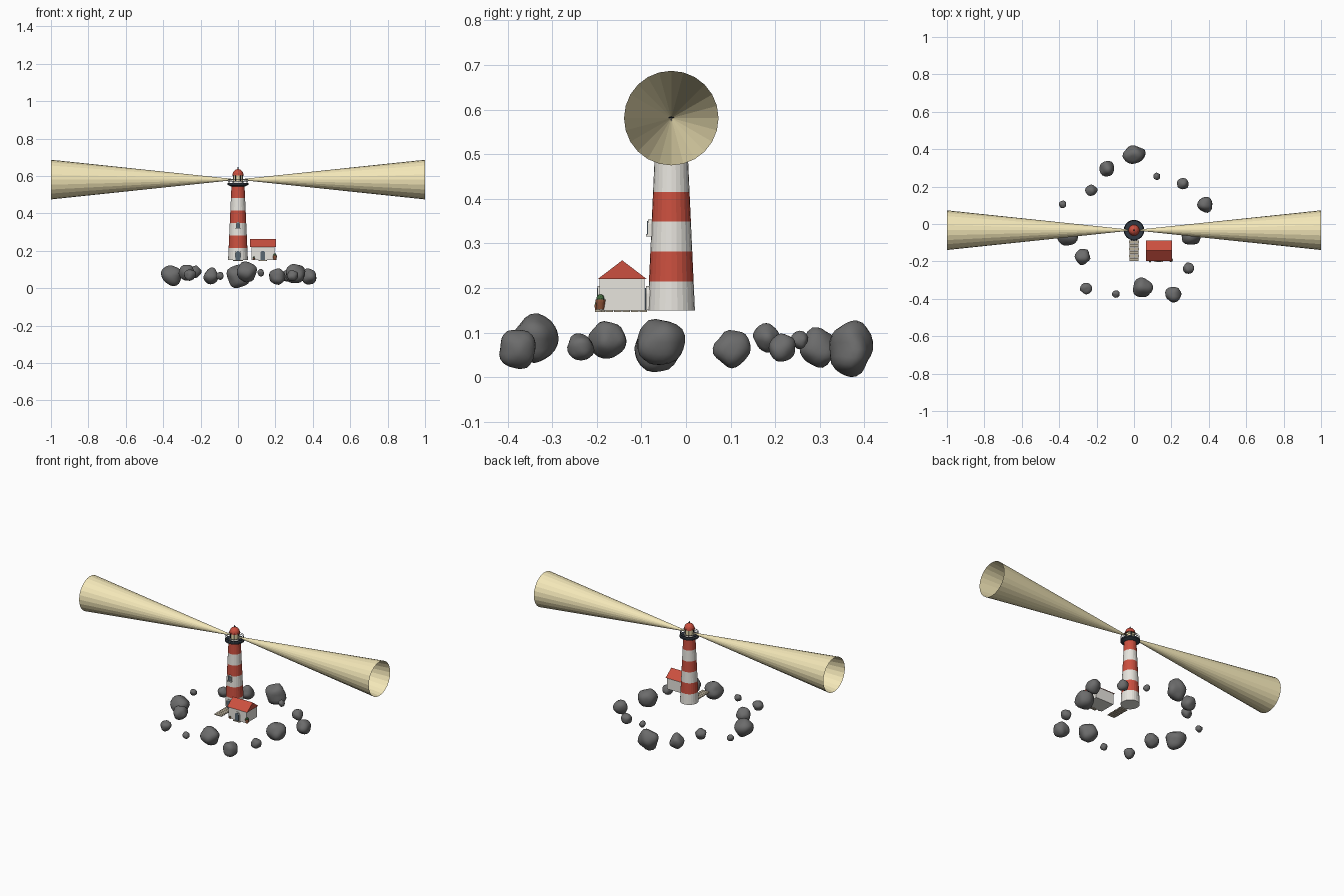
import bpy, bmesh, math
from mathutils import Vector, Matrix, noise

if "Cube" in bpy.data.objects:
    bpy.data.objects.remove(bpy.data.objects["Cube"])

CY = -0.033   # tower axis
FLOOR = 0.15  # ground level of the buildings


def mat(name, r, g, b):
    m = bpy.data.materials.new(name)
    m.diffuse_color = (r, g, b, 1)
    m.use_nodes = True
    m.node_tree.nodes["Principled BSDF"].inputs["Base Color"].default_value = m.diffuse_color
    return m


RED = mat("red", 0.6, 0.08, 0.05)
WHITE = mat("white", 0.8, 0.78, 0.73)
DARK = mat("dark", 0.03, 0.04, 0.055)
BEAM = mat("beam", 0.9, 0.8, 0.48)
STONE = mat("stone", 0.5, 0.44, 0.33)
ROCK = mat("rock", 0.15, 0.15, 0.15)
CLAY = mat("clay", 0.28, 0.09, 0.04)
GREEN = mat("green", 0.06, 0.15, 0.05)
GLASS = mat("glass", 0.8, 0.7, 0.42)
SLATE = mat("slate", 0.1, 0.14, 0.17)


def finish(name, bm, m, smooth=False):
    bmesh.ops.recalc_face_normals(bm, faces=bm.faces)
    me = bpy.data.meshes.new(name)
    bm.to_mesh(me)
    bm.free()
    if m:
        me.materials.append(m)
    for p in me.polygons:
        p.use_smooth = smooth
    ob = bpy.data.objects.new(name, me)
    bpy.context.collection.objects.link(ob)
    return ob


def lathe(name, profile, m, x=0, y=CY, sides=24):
    """Turn (radius, z) points around a vertical axis."""
    bm = bmesh.new()
    rings = [[bm.verts.new((x + r * math.cos(a), y + r * math.sin(a), z))
              for a in (math.tau * i / sides for i in range(sides))] for r, z in profile]
    for a, b in zip(rings, rings[1:]):
        for i in range(sides):
            j = (i + 1) % sides
            bm.faces.new((a[i], a[j], b[j], b[i]))
    bm.faces.new(rings[0])
    bm.faces.new(rings[-1])
    return finish(name, bm, m)


def box(name, x, y, z, m):
    bm = bmesh.new()
    bmesh.ops.create_cube(bm, size=1)
    for v in bm.verts:
        v.co = Vector([(r[0] + r[1]) / 2 + c * (r[1] - r[0]) for c, r in zip(v.co, (x, y, z))])
    return finish(name, bm, m)


def prism(name, pts, axis, a, b, m):
    """Extrude a 2D outline (h, z) along x or y from a to b."""
    bm = bmesh.new()
    vs = [bm.verts.new((a, h, z) if axis == "x" else (h, a, z)) for h, z in pts]
    f = bm.faces.new(vs)
    ext = bmesh.ops.extrude_face_region(bm, geom=[f])["geom"]
    d = Vector((b - a, 0, 0) if axis == "x" else (0, b - a, 0))
    bmesh.ops.translate(bm, vec=d, verts=[e for e in ext if isinstance(e, bmesh.types.BMVert)])
    return finish(name, bm, m)


def arch(x, z, w, h):
    r = w / 2
    return [(x - r, z), (x + r, z)] + [(x + r * math.cos(math.pi * i / 8), z + h - r + r * math.sin(math.pi * i / 8))
                                       for i in range(9)]


def opening(name, x, z, w, h, front, back):
    """Arched frame with a dark panel standing slightly proud."""
    prism(name + "_frame", arch(x, z, w, h), "y", front + 0.002, back, WHITE)
    prism(name + "_panel", arch(x, z, w * 0.72, h * 0.9), "y", front, back, SLATE)


# Striped tower
def tower_r(z):
    return 0.053 - 0.0455 * (z - FLOOR)


levels = [0.15, 0.215, 0.282, 0.349, 0.415, 0.482, 0.55]
for i, (z0, z1) in enumerate(zip(levels, levels[1:])):
    lathe(f"tower_band_{i}", [(tower_r(z0), z0), (tower_r(z1), z1)], RED if i % 2 else WHITE)

# Gallery, lantern room and dome
lathe("gallery", [(0.036, 0.543), (0.055, 0.553), (0.055, 0.562), (0.03, 0.562)], DARK)
lathe("lantern_base", [(0.03, 0.562), (0.03, 0.57)], WHITE)
lathe("lantern_glass", [(0.025, 0.57), (0.025, 0.602)], GLASS)
lathe("lantern_roof", [(0.031, 0.602), (0.031, 0.606)] +
      [(0.029 * math.cos(t), 0.606 + 0.031 * math.sin(t)) for t in (0, 0.3, 0.6, 0.9, 1.2, 1.45)], RED)
lathe("finial", [(0.002, 0.635), (0.004, 0.639), (0.004, 0.642), (0.001, 0.65)], DARK, sides=8)
for i in range(12):
    a = math.tau * i / 12
    c, s = math.cos(a), math.sin(a)
    lathe(f"rail_post_{i}", [(0.0013, 0.562), (0.0013, 0.582)], WHITE, 0.052 * c, CY + 0.052 * s, 6)
    if i % 2 == 0:
        lathe(f"lantern_mullion_{i}", [(0.0018, 0.568), (0.0018, 0.603)], DARK, 0.026 * c, CY + 0.026 * s, 6)
for z in (0.572, 0.582):
    bpy.ops.mesh.primitive_torus_add(location=(0, CY, z), major_radius=0.052, minor_radius=0.0014,
                                     major_segments=24, minor_segments=6)
    rail = bpy.context.object
    rail.name = "gallery_rail"
    rail.data.materials.append(DARK)

# Light beams, open at the wide end
for s in (-1, 1):
    bm = bmesh.new()
    bmesh.ops.create_cone(bm, cap_ends=False, segments=24, radius1=0.0005, radius2=0.106, depth=1,
                          matrix=Matrix.Translation((s * 0.5, CY, 0.581)) @ Matrix.Rotation(s * math.pi / 2, 4, "Y"))
    finish("beam_right" if s > 0 else "beam_left", bm, BEAM)

# Tower door, window and stepping slabs
opening("tower_door", 0, 0.151, 0.034, 0.054, -0.092, -0.075)
opening("tower_window", 0, 0.318, 0.022, 0.036, -0.087, -0.07)
box("window_sill", (-0.014, 0.014), (-0.09, -0.07), (0.316, 0.321), WHITE)
for i in range(6):
    y = -0.088 - i * 0.0188
    w = 0.026 - 0.002 * (i % 2)
    box(f"path_slab_{i}", (-w, w), (y - 0.0168, y), (0.146, 0.151), STONE)

# Cottage
box("cottage_walls", (0.071, 0.195), (-0.194, -0.093), (0.15, 0.222), WHITE)
prism("cottage_roof", [(-0.198, 0.22), (-0.088, 0.22), (-0.143, 0.262)], "x", 0.064, 0.202, RED)
opening("cottage_door", 0.132, 0.151, 0.034, 0.054, -0.2, -0.19)
box("door_step", (0.11, 0.154), (-0.204, -0.19), (0.146, 0.152), STONE)

# Flower pots
for name, x, y, s in (("right", 0.197, -0.192, 1), ("left", 0.085, -0.2, 0.5)):
    z = 0.152
    lathe(f"pot_{name}", [(0.008 * s, z), (0.011 * s, z + 0.018 * s), (0.011 * s, z + 0.022 * s)], CLAY, x, y, 12)
    bm = bmesh.new()
    bmesh.ops.create_icosphere(bm, subdivisions=2, radius=0.009 * s,
                               matrix=Matrix.Translation((x, y, z + 0.025 * s)))
    finish(f"plant_{name}", bm, GREEN)

# Ring of rocks: x, y, z, radius
rocks = [
    (0, 0.37, 0.065, 0.057), (-0.144, 0.295, 0.065, 0.042), (0.122, 0.255, 0.083, 0.019),
    (0.26, 0.214, 0.066, 0.031), (-0.228, 0.18, 0.088, 0.03), (0.38, 0.103, 0.065, 0.041),
    (-0.382, 0.105, 0.075, 0.019), (-0.355, -0.063, 0.067, 0.054), (0.308, -0.06, 0.078, 0.053),
    (-0.275, -0.174, 0.084, 0.041), (0.292, -0.236, 0.067, 0.03), (-0.257, -0.344, 0.07, 0.03),
    (-0.096, -0.375, 0.066, 0.02), (0.045, -0.34, 0.086, 0.053), (0.21, -0.377, 0.064, 0.043),
]
for i, (x, y, z, r) in enumerate(rocks):
    bm = bmesh.new()
    bmesh.ops.create_icosphere(bm, subdivisions=3, radius=1)
    for v in bm.verts:
        bump = noise.noise(v.co * 1.1 + Vector((i * 7.3, i * 3.1, 2.0)))
        v.co *= r * (1 + 0.22 * bump)
    if i == 0:  # tallest rock reaches the ground
        for v in bm.verts:
            v.co.x *= 1.03
            v.co.y *= 0.85
            v.co.z *= 1.08
    base = min(v.co.z for v in bm.verts)
    bmesh.ops.translate(bm, vec=(x, y, -base if i == 0 else z), verts=bm.verts)
    finish(f"rock_{i}", bm, ROCK, True)
